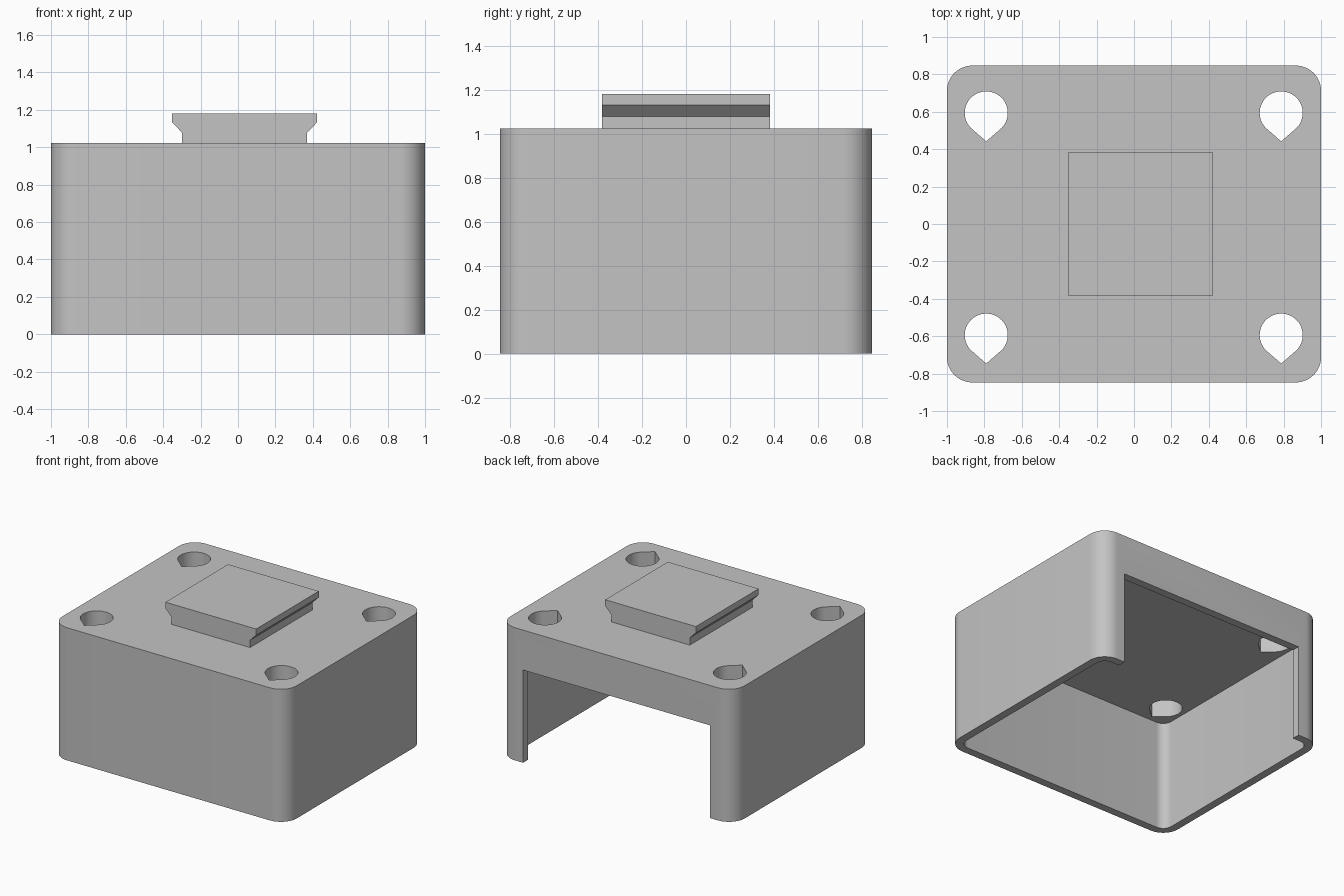
import bpy, bmesh, math
from mathutils import Vector

if "Cube" in bpy.data.objects:
    bpy.data.objects.remove(bpy.data.objects["Cube"], do_unlink=True)

HALF_X, HALF_Y, HEIGHT = 1.0, 0.847, 1.023
RADIUS, WALL, CEILING = 0.135, 0.062, 0.85

grey = bpy.data.materials.new("plain grey")
grey.use_nodes = True
colour = (0.55, 0.55, 0.55, 1)
grey.diffuse_color = colour
grey.node_tree.nodes["Principled BSDF"].inputs["Base Color"].default_value = colour


def prism(name, outline, depth):
    """Closed solid made by sweeping a 3D outline along a vector."""
    bm = bmesh.new()
    face = bm.faces.new([bm.verts.new(p) for p in outline])
    swept = bmesh.ops.extrude_face_region(bm, geom=[face], use_keep_orig=True)
    verts = [v for v in swept["geom"] if isinstance(v, bmesh.types.BMVert)]
    bmesh.ops.translate(bm, verts=verts, vec=Vector(depth))
    bmesh.ops.recalc_face_normals(bm, faces=bm.faces)
    mesh = bpy.data.meshes.new(name)
    bm.to_mesh(mesh)
    bm.free()
    mesh.materials.append(grey)
    obj = bpy.data.objects.new(name, mesh)
    bpy.context.collection.objects.link(obj)
    return obj


def rounded_rect(hx, hy, r, z, steps=12):
    points = []
    for quarter, (sx, sy) in enumerate([(1, 1), (-1, 1), (-1, -1), (1, -1)]):
        for i in range(steps + 1):
            a = math.pi / 2 * (quarter + i / steps)
            points.append((sx * (hx - r) + r * math.cos(a),
                           sy * (hy - r) + r * math.sin(a), z))
    return points


def teardrop(cx, cy, r, tip, z, steps=36):
    """Circle with a point towards the front."""
    points = [(cx, cy - tip, z)]
    for i in range(steps + 1):
        a = math.radians(-45 + 270 * i / steps)
        points.append((cx + r * math.cos(a), cy + r * math.sin(a), z))
    return points


def cut(target, cutter):
    mod = target.modifiers.new("cut", "BOOLEAN")
    mod.operation = "DIFFERENCE"
    mod.solver = "EXACT"
    mod.object = cutter
    bpy.context.view_layer.objects.active = target
    bpy.ops.object.modifier_apply(modifier=mod.name)
    bpy.data.objects.remove(cutter, do_unlink=True)


# Housing: rounded box, open underneath
housing = prism("housing", rounded_rect(HALF_X, HALF_Y, RADIUS, 0), (0, 0, HEIGHT))
cut(housing, prism("cavity", rounded_rect(HALF_X - WALL, HALF_Y - WALL, RADIUS - WALL, -0.2),
                   (0, 0, CEILING + 0.2)))

# Wide doorway in the back wall
door_x, door_top = 0.797, 0.715
door = [(-door_x, 0.6, -0.1), (door_x, 0.6, -0.1), (door_x, 0.6, door_top), (-door_x, 0.6, door_top)]
cut(housing, prism("doorway", door, (0, 0.5, 0)))

# Teardrop holes through the top plate
for cx in (-0.79, 0.787):
    for cy in (-0.594, 0.594):
        cut(housing, prism("hole", teardrop(cx, cy, 0.115, 0.152, 0.7), (0, 0, 0.5)))

# Mounting rail on top, undercut on both sides
rail_mid = 0.035
half_profile = [(0.335, HEIGHT), (0.335, 1.079), (0.387, 1.132), (0.387, 1.18)]
profile = half_profile + [(-x, z) for x, z in reversed(half_profile)]
rail = prism("mounting_rail", [(rail_mid + x, -0.382, z) for x, z in profile], (0, 0.764, 0))

# Smooth rounded corners, sharp edges elsewhere
bpy.ops.object.select_all(action="DESELECT")
housing.select_set(True)
bpy.context.view_layer.objects.active = housing
bpy.ops.object.shade_smooth_by_angle(angle=math.radians(30))
